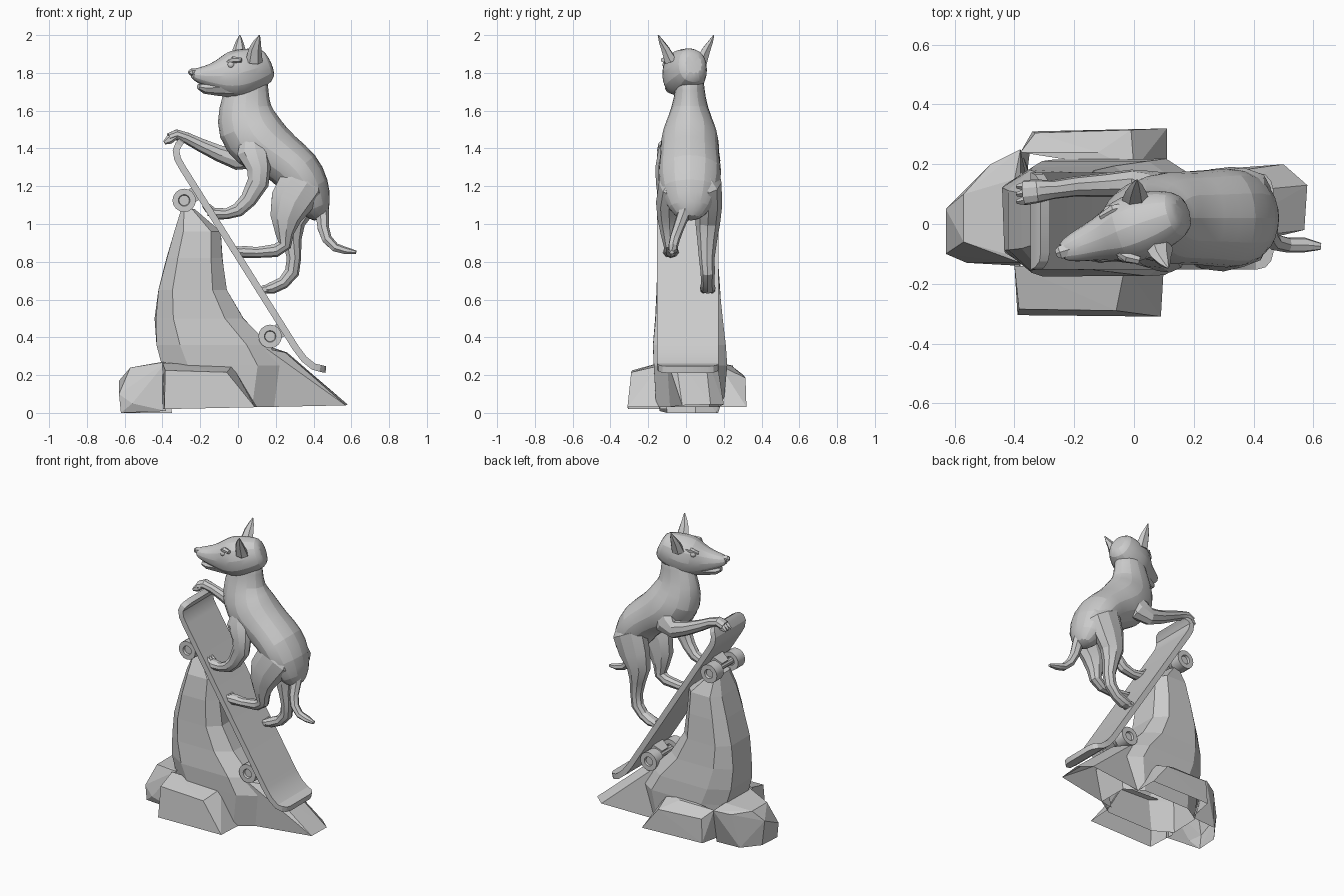
import bpy, bmesh, math, random
from mathutils import Vector

random.seed(4)


def finish(name, bm, smooth=None, subsurf=0, open_dirs=()):
    bmesh.ops.recalc_face_normals(bm, faces=bm.faces[:])
    bm.normal_update()
    # leave hidden sides open, as on a hollow casting
    gone = [f for f in bm.faces if any(f.normal.dot(Vector(d)) > .85 for d in open_dirs)]
    bmesh.ops.delete(bm, geom=gone, context='FACES')
    me = bpy.data.meshes.new(name)
    bm.to_mesh(me)
    bm.free()
    ob = bpy.data.objects.new(name, me)
    bpy.context.collection.objects.link(ob)
    if subsurf:
        mod = ob.modifiers.new("Subdivision", "SUBSURF")
        mod.levels = mod.render_levels = subsurf
    if smooth:
        bpy.ops.object.select_all(action='DESELECT')
        bpy.context.view_layer.objects.active = ob
        ob.select_set(True)
        bpy.ops.object.shade_smooth_by_angle(angle=math.radians(smooth))
    return ob


def loft(name, rings, n=8, phase=0.0, scale=1.0, tangent=None, jitter=0.0,
         power=1.0, smooth=None, subsurf=0, open_dirs=()):
    """Skin (super)elliptical rings (x, y, z, radius in plane, radius sideways)."""
    bm = bmesh.new()
    pts = [Vector(r[:3]) for r in rings]
    loops = []
    for i, r in enumerate(rings):
        t = tangent or (pts[min(i + 1, len(pts) - 1)] - pts[max(i - 1, 0)])
        t = Vector(t).normalized()
        s = Vector((0, 1, 0))
        s = (s - t * s.dot(t)).normalized()
        u = t.cross(s)
        loop = []
        for k in range(n):
            a = phase + math.tau * k / n
            c, d = (math.copysign(abs(f) ** power, f) for f in (math.cos(a), math.sin(a)))
            j = scale * (1 + random.uniform(-jitter, jitter))
            loop.append(bm.verts.new(pts[i] + u * c * r[3] * j + s * d * r[4] * j))
        loops.append(loop)
    for a, b in zip(loops, loops[1:]):
        for k in range(n):
            bm.faces.new((a[k], a[(k + 1) % n], b[(k + 1) % n], b[k]))
    bm.faces.new(loops[0])
    bm.faces.new(loops[-1])
    return finish(name, bm, smooth, subsurf, open_dirs)


def hull(name, pts, open_dirs=()):
    bm = bmesh.new()
    for p in pts:
        bm.verts.new(p)
    res = bmesh.ops.convex_hull(bm, input=bm.verts[:])
    bmesh.ops.delete(bm, geom=[v for v in res["geom_interior"]
                               if isinstance(v, bmesh.types.BMVert)], context='VERTS')
    return finish(name, bm, open_dirs=open_dirs)


def cylinder_y(name, x, y, z, r, depth, recess=0.0, n=16):
    bm = bmesh.new()
    bmesh.ops.create_cone(bm, cap_ends=True, segments=n, radius1=r, radius2=r, depth=depth)
    if recess:
        for f in [f for f in bm.faces if len(f.verts) == n]:
            bmesh.ops.inset_region(bm, faces=[f], thickness=r * 0.5)
            bmesh.ops.inset_region(bm, faces=[f], thickness=r * 0.06, depth=-recess)
    for v in bm.verts:
        v.co = Vector((v.co.x + x, v.co.z + y, v.co.y + z))
    return finish(name, bm, 35)


# Rock pillar: stacked bands (z, x0, x1, y0, y1)
DOWN = (0, 0, -1)
bands = [(.03, -.40, .2, -.16, .2), (.25, -.40, .24, -.175, .22),
         (.36, -.43, .17, -.175, .21), (.5, -.44, .03, -.165, .195),
         (.65, -.42, -.06, -.155, .18), (.82, -.38, -.08, -.15, .17),
         (.96, -.34, -.09, -.13, .155), (1.08, -.30, -.23, -.07, .10)]
loft("rock_pillar", [((a + b) / 2, (c + d) / 2, z, (b - a) / 2, (d - c) / 2)
                     for z, a, b, c, d in bands],
     phase=math.pi / 8, scale=1.04, power=.6, tangent=(0, 0, 1), jitter=.02,
     open_dirs=[DOWN])

# Boulders and spur around the foot
hull("rock_spur", [(.57, -.02, .04), (.58, .13, .045), (.5, .2, .045), (.1, -.1, .03),
                   (.1, .17, .03), (.15, -.12, .34), (.25, -.06, .32), (.26, .1, .32),
                   (.14, .15, .36), (.42, .17, .11), (.42, -.05, .15)],
     [DOWN, (-1, 0, 0)])
hull("boulder_front", [(-.39, -.305, .02), (.09, -.31, .03), (.1, -.14, .03), (-.4, -.1, .02),
                       (-.385, -.285, .225), (-.06, -.29, .215), (-.03, -.14, .25),
                       (-.4, -.14, .265)], [DOWN, (0, 1, 0)])
hull("boulder_back", [(-.34, .31, .04), (.11, .32, .03), (.11, .15, .03), (-.36, .15, .03),
                      (-.33, .305, .2), (-.01, .315, .185), (.0, .18, .25), (-.38, .24, .25),
                      (-.12, .24, .25)], [DOWN, (0, -1, 0)])
hull("boulder_left", [(-.62, -.1, .0), (-.61, .05, .0), (-.52, .16, .0), (-.35, .17, .0),
                      (-.38, -.14, .01), (-.63, -.1, .1), (-.63, .05, .17), (-.56, -.13, .05),
                      (-.57, -.06, .24), (-.57, .1, .24), (-.48, .2, .23), (-.38, .25, .25),
                      (-.38, -.13, .27), (-.43, -.1, .265), (-.4, .15, .27)],
     [DOWN, (1, 0, 0)])

# Board deck: thin strip with kicked, rounded ends (x, z, half width)
deck = [(.465, .23, .105), (.455, .231, .135), (.435, .236, .155), (.4, .245, .163),
        (.35, .285, .163), (.305, .345, .163), (-.295, 1.3, .163), (-.32, 1.345, .163),
        (-.328, 1.39, .163), (-.315, 1.42, .155), (-.302, 1.437, .135), (-.297, 1.445, .105)]
loft("board_deck", [(x, .01, z, .018, w) for x, z, w in deck], n=4,
     phase=math.pi / 4, scale=math.sqrt(2), smooth=25)

# Trucks and wheels
for end, wx, wz in (("upper", -.285, 1.125), ("lower", .17, .405)):
    cylinder_y(end + "_axle", wx, .01, wz, .022, .26, n=10)
    hull(end + "_truck", [(wx + dx + ox, .01 + y, wz + dx * .6 + oz)
                          for dx, w in ((0, .035), (.066, .055))
                          for y in (-w, w)
                          for ox, oz in ((-.02, .032), (.02, -.032))])
    for side, wy in (("near", -.105), ("far", .125)):
        cylinder_y(f"{end}_wheel_{side}", wx, wy, wz, .062, .075, recess=.014)

# Torso and neck in one sweep from rump to skull
cy = .02
loft("torso", [(.44, cy, 1.02, .035, .05), (.415, cy, 1.08, .085, .12),
               (.375, cy, 1.18, .125, .165), (.315, cy, 1.285, .14, .178),
               (.22, cy, 1.36, .135, .16), (.11, cy, 1.43, .175, .165),
               (.045, cy, 1.52, .18, .14), (.035, cy, 1.62, .145, .098),
               (.05, cy, 1.72, .115, .078), (.065, cy, 1.82, .1, .078)],
     n=12, smooth=20, subsurf=1)


# Head, turned slightly to the front
def hy(x):
    return .33 * (x - .04)


loft("skull", [(x, hy(x), z, a, b) for x, z, a, b in
               [(.168, 1.85, .06, .05), (.148, 1.84, .1, .08), (.09, 1.822, .116, .105),
                (.02, 1.802, .132, .12), (-.04, 1.788, .127, .112), (-.09, 1.782, .1, .085),
                (-.15, 1.782, .066, .064), (-.205, 1.787, .045, .05), (-.25, 1.795, .022, .03)]],
     n=12, power=.88, smooth=20, subsurf=1)
loft("lower_jaw", [(x, hy(x), z, a, b) for x, z, a, b in
                   [(.05, 1.75, .075, .085), (-.05, 1.73, .06, .078), (-.12, 1.722, .042, .055),
                    (-.18, 1.72, .03, .042), (-.21, 1.728, .014, .026)]], smooth=20)
loft("nose", [(-.215, hy(-.215), 1.803, .022, .024), (-.248, hy(-.248), 1.803, .02, .025),
              (-.26, hy(-.26), 1.801, .01, .014)], n=6, smooth=30)

# Ears, brows and eyes, mirrored along the head-width direction
for side, s in (("near", -1), ("far", 1)):
    bx, by, lean = .045 - .04 * s, .095 * s, .017 - .012 * s
    loft(f"ear_{side}", [(bx, by * .85, 1.86, .046, .036),
                         (bx + lean * .2, by * 1.15, 1.925, .034, .024),
                         (bx + lean * .6, by * 1.38, 1.965, .02, .014),
                         (bx + lean, by * 1.55, 2.0, .003, .003)], n=6, smooth=25)
    ex, ey = -.055 - .033 * s * .7, hy(-.055) + .08 * s
    loft(f"brow_{side}", [(ex + .05, ey + .01 * s, 1.868, .012, .014),
                          (ex + .01, ey, 1.87, .018, .018),
                          (ex - .035, ey - .025 * s, 1.85, .008, .01)], n=6, smooth=30)
    bm = bmesh.new()
    bmesh.ops.create_icosphere(bm, subdivisions=2, radius=.02)
    bmesh.ops.translate(bm, verts=bm.verts[:], vec=(ex - .005, ey - .006 * s, 1.842))
    finish(f"eye_{side}", bm, 30)


# Legs: sweep plus three toes at the end
def leg(name, rings, toe_from, toe_to):
    loft(name, rings, n=9, scale=1.06, smooth=22)
    a, b = Vector(toe_from), Vector(toe_to)
    for k, dy in enumerate((-.026, 0, .026)):
        p, q = a + Vector((0, dy * .8, 0)), b + Vector((0, dy, 0))
        m = p.lerp(q, .6)
        loft(f"{name}_toe_{k + 1}", [(*p, .018, .013), (*m, .024, .016), (*q, .01, .008)],
             n=6, smooth=25)


leg("front_leg_near",
    [(.07, -.07, 1.48, .05, .03), (.08, -.095, 1.38, .085, .05), (.11, -.115, 1.29, .06, .046),
     (.105, -.115, 1.22, .056, .042), (.055, -.11, 1.13, .043, .036), (.0, -.1, 1.075, .036, .032),
     (-.06, -.095, 1.055, .028, .029), (-.12, -.09, 1.055, .03, .038),
     (-.155, -.09, 1.068, .022, .036)], (-.12, -.09, 1.06), (-.185, -.09, 1.1))
leg("front_leg_far",
    [(.12, .1, 1.44, .06, .04), (.06, .125, 1.37, .085, .05), (-.01, .135, 1.345, .055, .045),
     (-.1, .13, 1.375, .042, .038), (-.2, .125, 1.42, .034, .032), (-.27, .115, 1.455, .029, .03),
     (-.325, .11, 1.473, .028, .038), (-.365, .105, 1.457, .024, .04)],
    (-.325, .105, 1.47), (-.39, .1, 1.43))
leg("hind_leg_near",
    [(.40, -.05, 1.29, .05, .03), (.34, -.078, 1.22, .12, .064), (.28, -.09, 1.12, .11, .066),
     (.25, -.088, 1.03, .08, .06), (.245, -.085, .95, .048, .047), (.245, -.08, .89, .036, .037),
     (.2, -.08, .86, .034, .032), (.1, -.08, .85, .028, .031), (.03, -.08, .853, .031, .04),
     (.0, -.08, .855, .024, .038)], (.03, -.08, .855), (-.035, -.08, .862))
leg("hind_leg_far",
    [(.40, .09, 1.29, .05, .03), (.345, .12, 1.22, .12, .066), (.305, .12, 1.1, .105, .068),
     (.275, .115, 1.0, .074, .062), (.285, .112, .91, .048, .05), (.295, .11, .82, .037, .04),
     (.285, .115, .745, .038, .036), (.24, .115, .69, .032, .034), (.18, .115, .662, .031, .04),
     (.145, .115, .655, .022, .036)], (.18, .115, .66), (.11, .115, .65))

# Tail
loft("tail", [(.42, .01, 1.14, .05, .045), (.445, -.01, 1.06, .038, .036),
              (.45, -.04, .98, .032, .03), (.47, -.06, .92, .028, .028),
              (.515, -.07, .875, .024, .026), (.57, -.07, .858, .02, .026),
              (.625, -.075, .85, .01, .012)], n=7, smooth=20)
